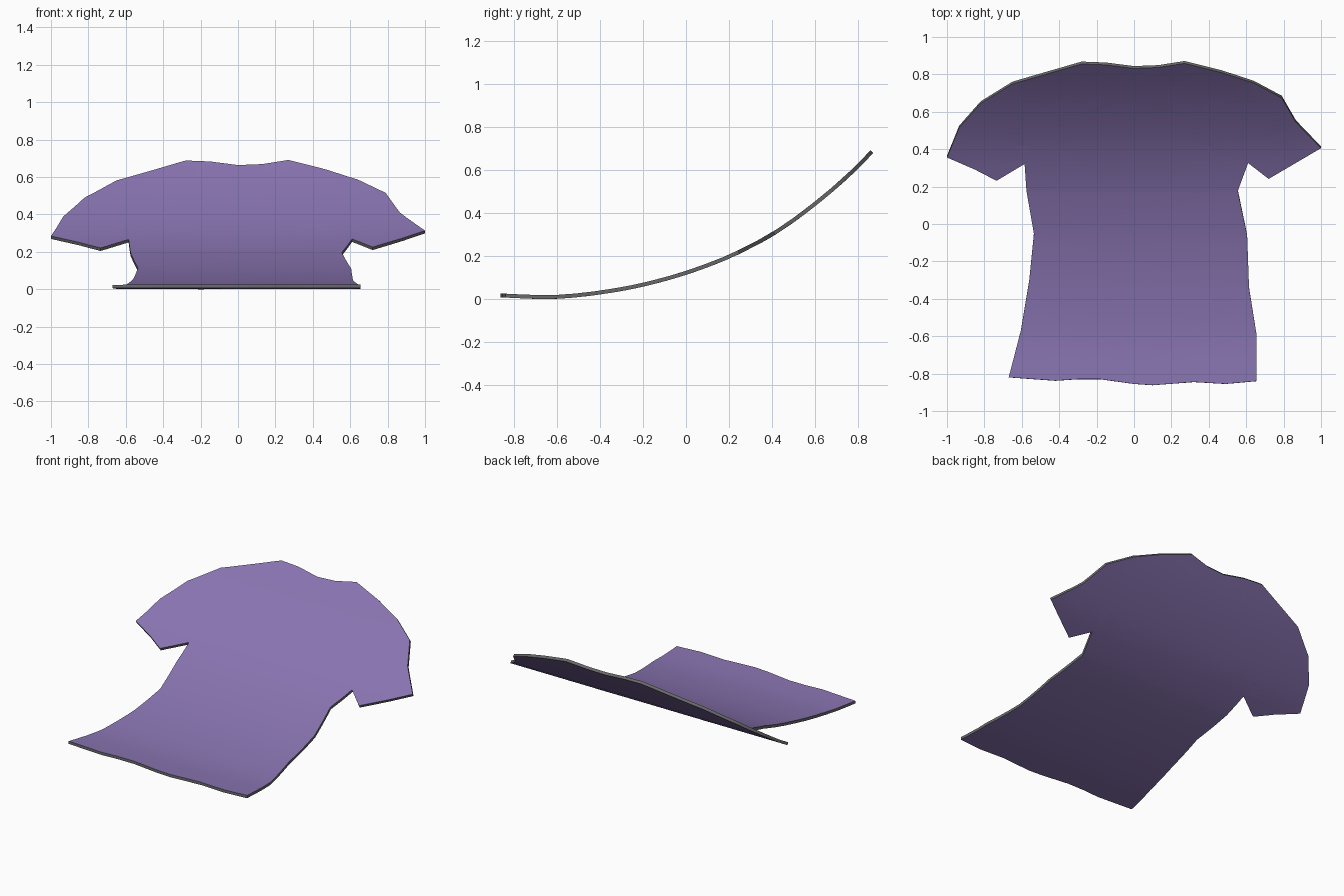
import bpy, bmesh
from mathutils import Vector

if "Cube" in bpy.data.objects:
    bpy.data.objects.remove(bpy.data.objects["Cube"])

# Shirt outline seen from above (x, y), clockwise from the left of the neck
OUTLINE = [
    (-.28, .862), (-.15, .857), (0, .838), (.13, .843), (.27, .865), (.47, .815), (.64, .76),
    (.79, .68), (.865, .55), (1, .41), (.72, .245), (.61, .33), (.555, .18), (.605, -.06),
    (.615, -.34), (.655, -.59), (.655, -.84), (.49, -.855), (.32, -.845), (.1, -.862),
    (0, -.855), (-.18, -.83), (-.3, -.83), (-.42, -.838), (-.67, -.82), (-.605, -.57),
    (-.56, -.3), (-.535, -.05), (-.575, .18), (-.585, .325), (-.735, .235), (-.85, .295),
    (-1, .36), (-.935, .52), (-.82, .65), (-.65, .755), (-.46, .81)]

# Side profile of the bend (y, z)
BEND = [(-.88, .019), (-.6, .012), (-.3, .048), (-.05, .108), (.18, .19), (.33, .263),
        (.41, .308), (.52, .383), (.65, .485), (.755, .577), (.88, .702)]


def slope(i):
    a, b = BEND[max(i - 1, 0)], BEND[min(i + 1, len(BEND) - 1)]
    return (b[1] - a[1]) / (b[0] - a[0])


def height(y):
    """Smooth curve through the bend profile."""
    i = 0
    while i < len(BEND) - 2 and y > BEND[i + 1][0]:
        i += 1
    (y0, z0), (y1, z1) = BEND[i], BEND[i + 1]
    h = y1 - y0
    t = (y - y0) / h
    return ((2*t**3 - 3*t**2 + 1) * z0 + (t**3 - 2*t**2 + t) * h * slope(i)
            + (3*t**2 - 2*t**3) * z1 + (t**3 - t**2) * h * slope(i + 1))


def material(name, color):
    m = bpy.data.materials.new(name)
    m.diffuse_color = (*color, 1)
    m.use_nodes = True
    m.node_tree.nodes["Principled BSDF"].inputs["Base Color"].default_value = m.diffuse_color
    return m


# Flat shirt panel, cut into a grid so it can bend
bm = bmesh.new()
face = bm.faces.new([bm.verts.new((x, y, 0)) for x, y in OUTLINE])
bmesh.ops.triangulate(bm, faces=[face])
for axis, count in ((0, 5), (1, 10)):
    for k in range(-count, count + 1):
        n = Vector((0, 0, 0))
        n[axis] = 1
        step = .2 if axis == 0 else .085
        bmesh.ops.bisect_plane(bm, geom=bm.verts[:] + bm.edges[:] + bm.faces[:],
                               dist=1e-4, plane_co=n * k * step, plane_no=n)
bmesh.ops.remove_doubles(bm, verts=bm.verts, dist=1e-4)

# Bend the panel upward toward the neck
for v in bm.verts:
    v.co.z = height(v.co.y)
bm.normal_update()
for f in bm.faces:
    if f.normal.z < 0:
        f.normal_flip()

mesh = bpy.data.meshes.new("shirt")
bm.to_mesh(mesh)
bm.free()
shirt = bpy.data.objects.new("shirt", mesh)
bpy.context.collection.objects.link(shirt)
mesh.materials.append(material("purple cloth", (.25, .175, .44)))
mesh.materials.append(material("grey edge", (.14, .14, .14)))

# Cloth thickness with a grey rim
solid = shirt.modifiers.new("thickness", 'SOLIDIFY')
solid.thickness = .018
solid.offset = 0
solid.material_offset_rim = 1

bpy.context.view_layer.objects.active = shirt
shirt.select_set(True)
bpy.ops.object.modifier_apply(modifier=solid.name)
bpy.ops.object.shade_smooth_by_angle(angle=.7)

# Rest the lowest point on the ground
low = min(v.co.z for v in mesh.vertices)
for v in mesh.vertices:
    v.co.z -= low
